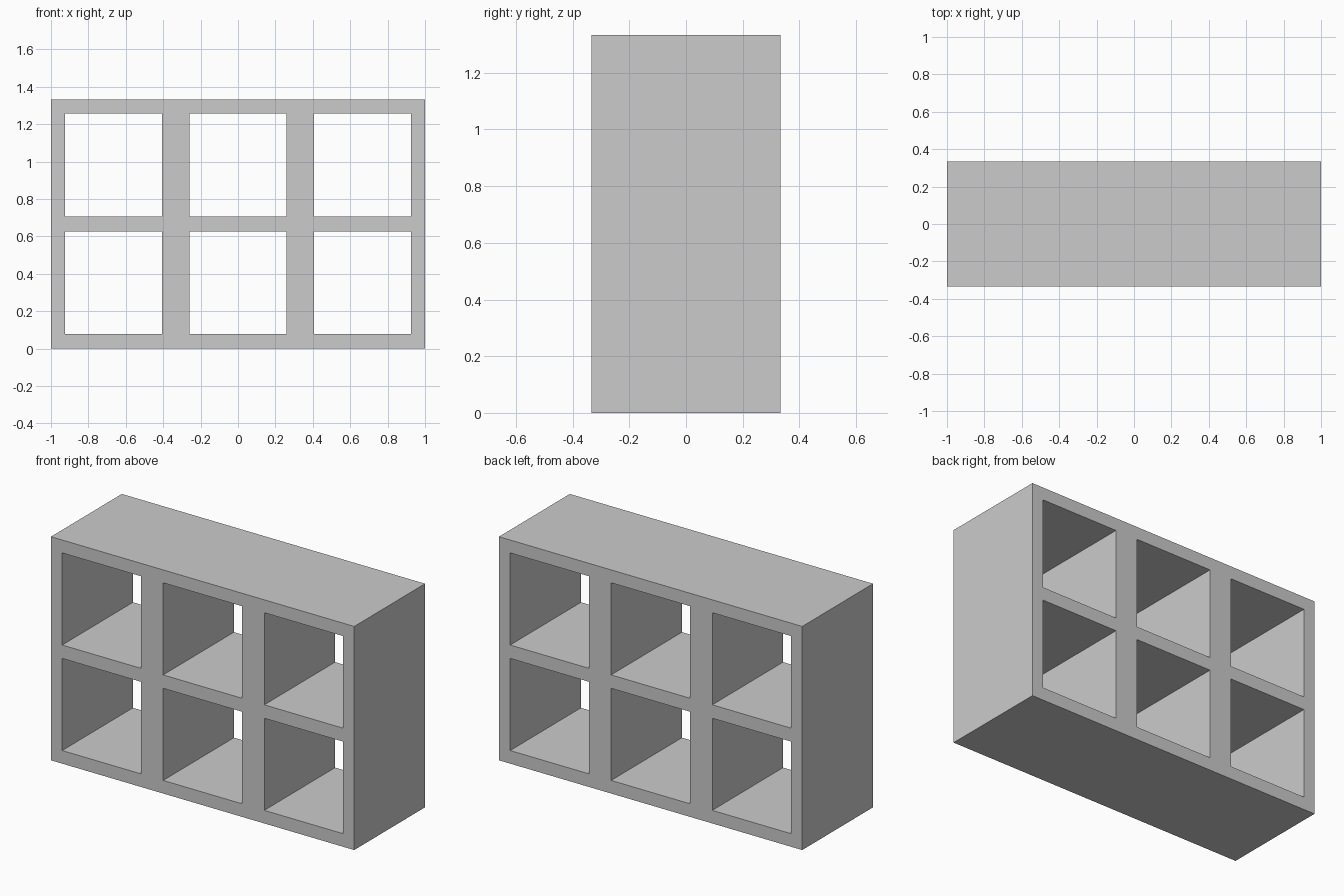
import bpy
import bmesh

if "Cube" in bpy.data.objects:
    bpy.data.objects.remove(bpy.data.objects["Cube"])

DEPTH = 0.667
# Alternating solid / open bands across the width and height
XS = [-1.0, -0.926, -0.407, -0.26, 0.26, 0.407, 0.926, 1.0]
ZS = [0.0, 0.078, 0.627, 0.707, 1.256, 1.333]

# Front lattice: every grid cell except the six openings
bm = bmesh.new()
grid = [[bm.verts.new((x, 0, z)) for z in ZS] for x in XS]
for i in range(len(XS) - 1):
    for j in range(len(ZS) - 1):
        if i % 2 and j % 2:
            continue
        bm.faces.new((grid[i][j], grid[i + 1][j], grid[i + 1][j + 1], grid[i][j + 1]))
mesh = bpy.data.meshes.new("cubby_shelf")
bm.to_mesh(mesh)
bm.free()
shelf = bpy.data.objects.new("cubby_shelf", mesh)
bpy.context.collection.objects.link(shelf)

# Full depth, open front and back
solid = shelf.modifiers.new("depth", "SOLIDIFY")
solid.thickness = DEPTH
solid.offset = 0
